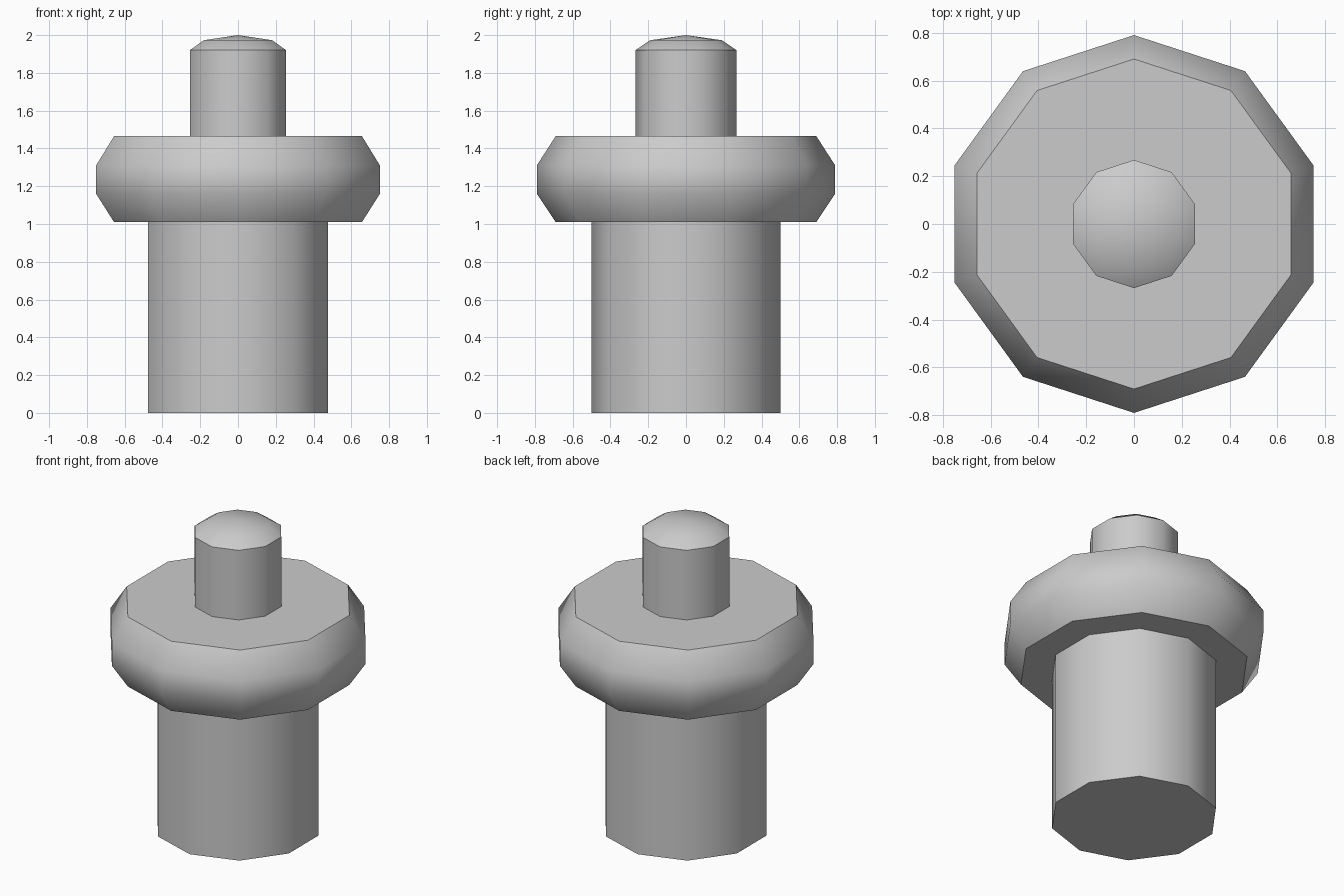
import bpy, bmesh
from math import pi, sin, cos, radians

if "Cube" in bpy.data.objects:
    bpy.data.objects.remove(bpy.data.objects["Cube"])

SIDES = 10


def lathe(name, profile):
    """Revolve (radius, z) points into a ten-sided part with a corner facing the front."""
    bm = bmesh.new()
    rings = []
    for r, z in profile:
        if r == 0:
            rings.append([bm.verts.new((0, 0, z))] * SIDES)
        else:
            angles = [-pi / 2 + 2 * pi * i / SIDES for i in range(SIDES)]
            rings.append([bm.verts.new((r * cos(a), r * sin(a), z)) for a in angles])
    for lower, upper in zip(rings, rings[1:]):
        for i in range(SIDES):
            j = (i + 1) % SIDES
            corners = [lower[i], lower[j], upper[j], upper[i]]
            bm.faces.new(list(dict.fromkeys(corners)))
    mesh = bpy.data.meshes.new(name)
    bm.to_mesh(mesh)
    bm.free()
    obj = bpy.data.objects.new(name, mesh)
    bpy.context.collection.objects.link(obj)
    bpy.ops.object.select_all(action='DESELECT')
    obj.select_set(True)
    bpy.context.view_layer.objects.active = obj
    bpy.ops.object.shade_smooth_by_angle(angle=radians(42))
    return obj


# Wide lower shaft with a flat base
lathe("shaft", [(0, 0), (0.5, 0), (0.5, 1.01)])

# Bevelled collar, open where the shaft and pin meet it
lathe("collar", [(0.5, 1.01), (0.69, 1.01), (0.79, 1.16),
                 (0.79, 1.31), (0.69, 1.465), (0.268, 1.465)])

# Narrow top pin with a shallow domed cap
lathe("pin", [(0.268, 1.465), (0.268, 1.92), (0.19, 1.973), (0, 2.0)])
